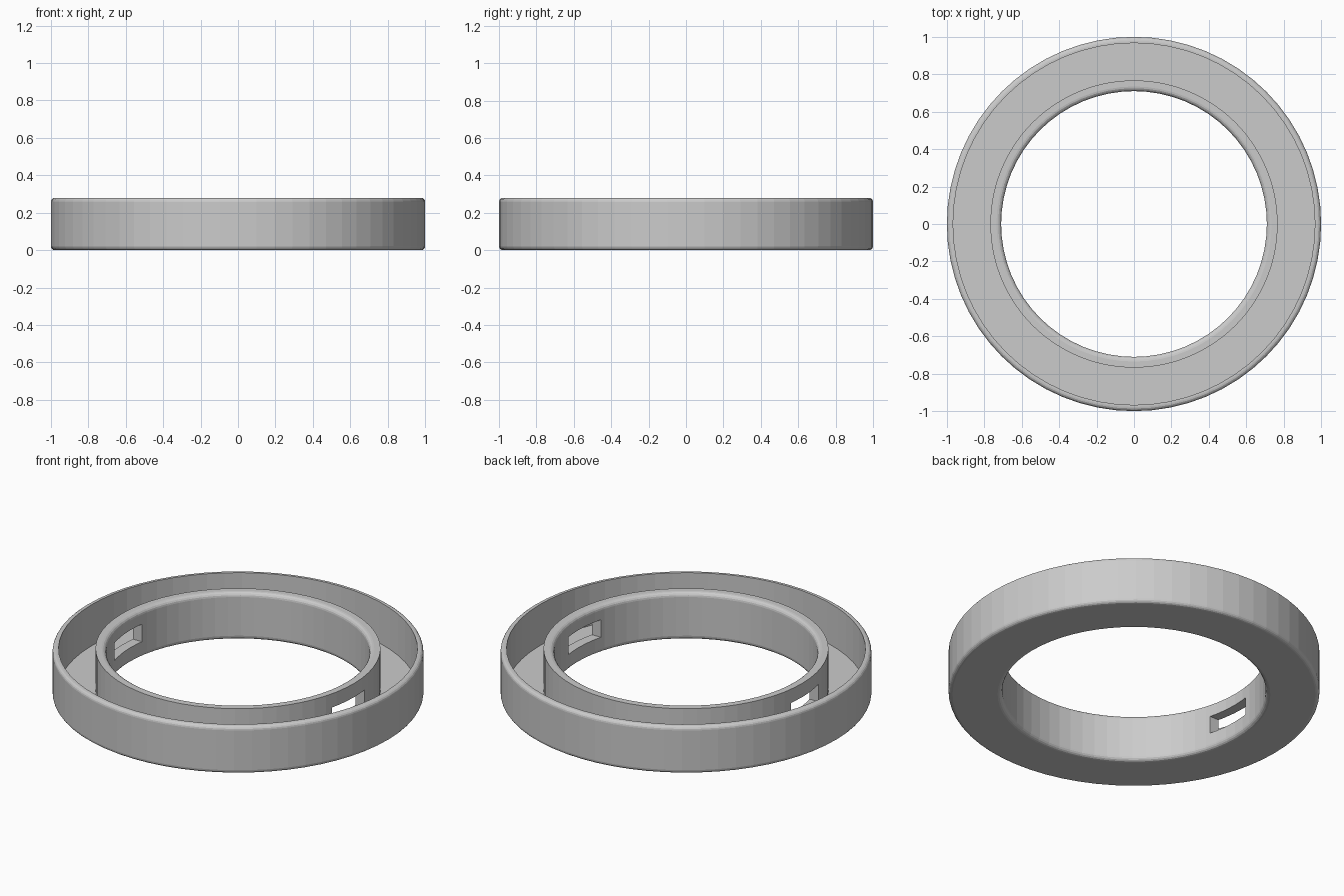
import bpy, bmesh
from math import cos, sin, tau, radians

if "Cube" in bpy.data.objects:
    bpy.data.objects.remove(bpy.data.objects["Cube"])

SIDES = 64
H = 0.28          # total height
FLOOR = 0.035     # floor thickness


def fillet(cx, cz, r, start, steps=4):
    """Quarter-circle points running counter-clockwise from a start angle."""
    return [(cx + r * cos(radians(start + 90 * i / steps)),
             cz + r * sin(radians(start + 90 * i / steps))) for i in range(steps + 1)]


def lathe(name, profile, sides):
    """Revolve a closed (radius, z) profile about the z axis."""
    bm = bmesh.new()
    rings = [[bm.verts.new((r * cos(tau * i / sides), r * sin(tau * i / sides), z))
              for r, z in profile] for i in range(sides)]
    n = len(profile)
    for i in range(sides):
        a, b = rings[i], rings[(i + 1) % sides]
        for j in range(n):
            k = (j + 1) % n
            bm.faces.new((a[j], b[j], b[k], a[k]))
    bmesh.ops.recalc_face_normals(bm, faces=bm.faces)
    mesh = bpy.data.meshes.new(name)
    bm.to_mesh(mesh)
    bm.free()
    obj = bpy.data.objects.new(name, mesh)
    bpy.context.collection.objects.link(obj)
    return obj


# Channel section: rounded outer wall, flat floor, inner wall with rounded bore edges
R = 0.022
RI = 0.025
profile = (fillet(1 - R, R, R, 270)
           + fillet(1 - R, H - R, R, 0)
           + [(0.967, H), (0.967, FLOOR), (0.768, FLOOR), (0.768, H)]
           + fillet(0.71 + RI, H - RI, RI, 90)
           + fillet(0.71 + RI, RI, RI, 180))
ring = lathe("ring_channel", profile, SIDES)

# Slots through both sides of the inner wall, cut by one box along x
bpy.ops.mesh.primitive_cube_add(size=1, location=(0, -0.04, 0.146))
cutter = bpy.context.object
cutter.name = "slot_cutter"
cutter.scale = (1.7, 0.28, 0.104)
cutter.hide_render = True
cutter.display_type = 'WIRE'

cut = ring.modifiers.new("slots", 'BOOLEAN')
cut.operation = 'DIFFERENCE'
cut.solver = 'EXACT'
cut.object = cutter

# Apply the cut and discard the helper
bpy.context.view_layer.objects.active = ring
cutter.select_set(False)
ring.select_set(True)
bpy.ops.object.modifier_apply(modifier=cut.name)
bpy.data.objects.remove(cutter)
